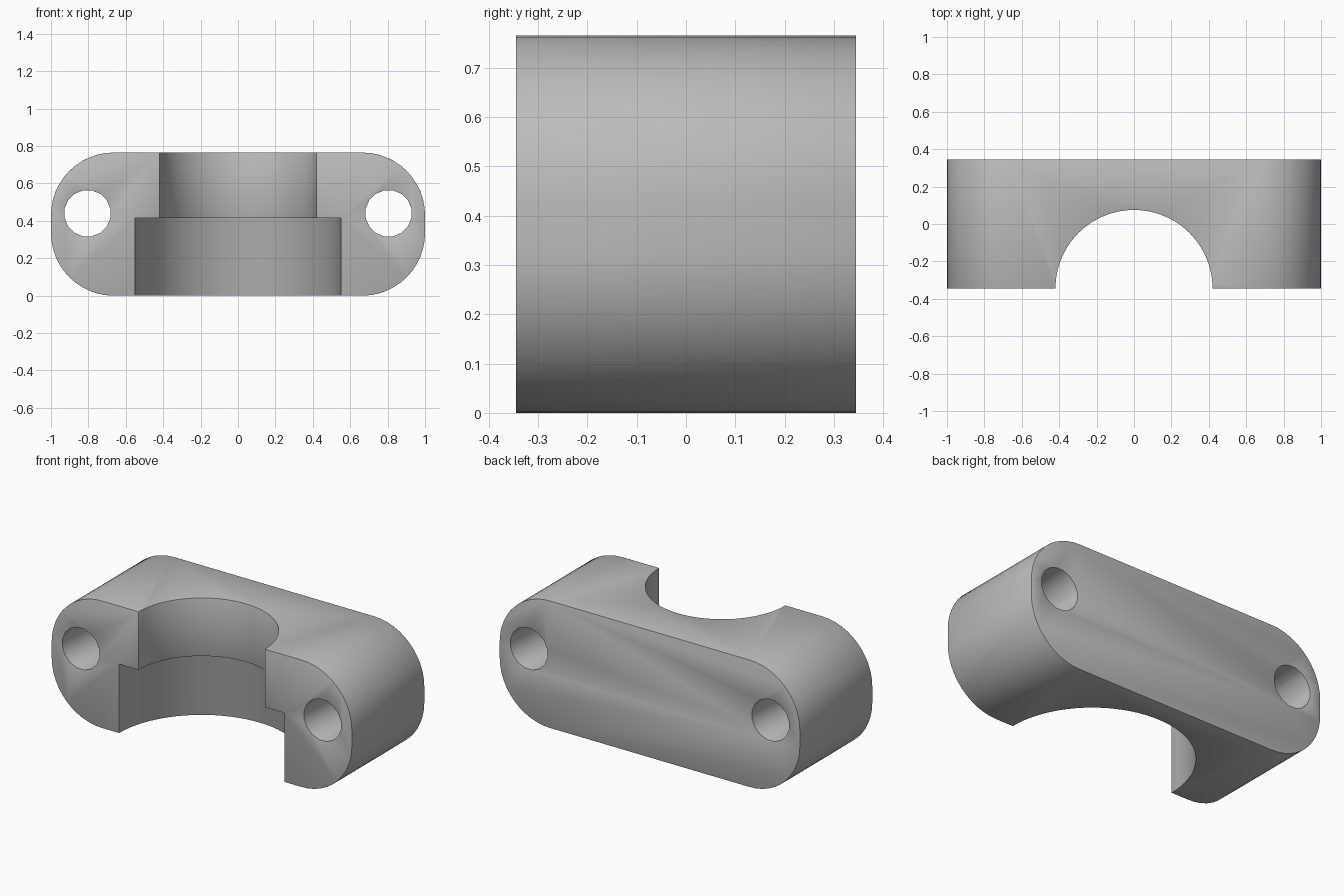
import bpy
import bmesh
from math import cos, sin, pi
from mathutils import Vector

if "Cube" in bpy.data.objects:
    bpy.data.objects.remove(bpy.data.objects["Cube"], do_unlink=True)

HALF_DEPTH = 0.345
HEIGHT = 0.765

grey = bpy.data.materials.new("plain grey")
grey.use_nodes = True
grey.diffuse_color = (0.5, 0.5, 0.5, 1)
grey.node_tree.nodes["Principled BSDF"].inputs["Base Color"].default_value = (0.5, 0.5, 0.5, 1)


def arc(cx, cy, radius, start, end, steps):
    angles = [start + (end - start) * i / steps for i in range(steps + 1)]
    return [(cx + radius * cos(a), cy + radius * sin(a)) for a in angles]


def prism(name, points, place, extrude):
    """Extrude a flat outline into a closed solid."""
    bm = bmesh.new()
    face = bm.faces.new([bm.verts.new(place(u, v)) for u, v in points])
    grown = bmesh.ops.extrude_face_region(bm, geom=[face])
    moved = [g for g in grown["geom"] if isinstance(g, bmesh.types.BMVert)]
    bmesh.ops.translate(bm, verts=moved, vec=Vector(extrude))
    bmesh.ops.recalc_face_normals(bm, faces=bm.faces)
    mesh = bpy.data.meshes.new(name)
    bm.to_mesh(mesh)
    bm.free()
    mesh.materials.append(grey)
    obj = bpy.data.objects.new(name, mesh)
    bpy.context.collection.objects.link(obj)
    return obj


# Rounded clamp body
r = 0.335
low, high = r, HEIGHT - r
outline = []
for i, (x, z) in enumerate([(1 - r, high), (r - 1, high), (r - 1, low), (1 - r, low)]):
    outline += arc(x, z, r, i * pi / 2, (i + 1) * pi / 2, 12)
body = prism("clamp_body", outline, lambda u, v: (u, -HALF_DEPTH, v), (0, 2 * HALF_DEPTH, 0))

# Stepped half-round bore, wider below
cutters = []
for name, radius, bottom, top in [("upper_bore_cutter", 0.42, 0.3, 1),
                                  ("lower_bore_cutter", 0.55, -0.2, 0.415)]:
    arch = arc(0, -HALF_DEPTH, radius, 0, pi, 40) + [(-radius, -1), (radius, -1)]
    cutters.append(prism(name, arch, lambda u, v: (u, v, bottom), (0, 0, top - bottom)))

# Bolt holes through both ends
for side, x in [("left", 0.805), ("right", -0.805)]:
    ring = arc(x, 0.44, 0.125, pi / 16, 2 * pi + pi / 16, 16)[:-1]
    cutters.append(prism(side + "_bolt_hole_cutter", ring, lambda u, v: (u, -1, v), (0, 2, 0)))

for cutter in cutters:
    cutter.hide_render = True
    cut = body.modifiers.new(cutter.name, "BOOLEAN")
    cut.operation = "DIFFERENCE"
    cut.solver = "EXACT"
    cut.object = cutter

# Softened edges
soft = body.modifiers.new("soft_edges", "BEVEL")
soft.width = 0.012
soft.segments = 2
soft.limit_method = "ANGLE"
soft.angle_limit = pi / 3

# Bake the modifiers and drop the cutters
bpy.context.view_layer.update()
finished = bpy.data.meshes.new_from_object(body.evaluated_get(bpy.context.evaluated_depsgraph_get()))
body.modifiers.clear()
body.data = finished
for cutter in cutters:
    bpy.data.objects.remove(cutter, do_unlink=True)

bpy.ops.object.select_all(action="DESELECT")
body.select_set(True)
bpy.context.view_layer.objects.active = body
bpy.ops.object.shade_smooth_by_angle(angle=pi / 6)
